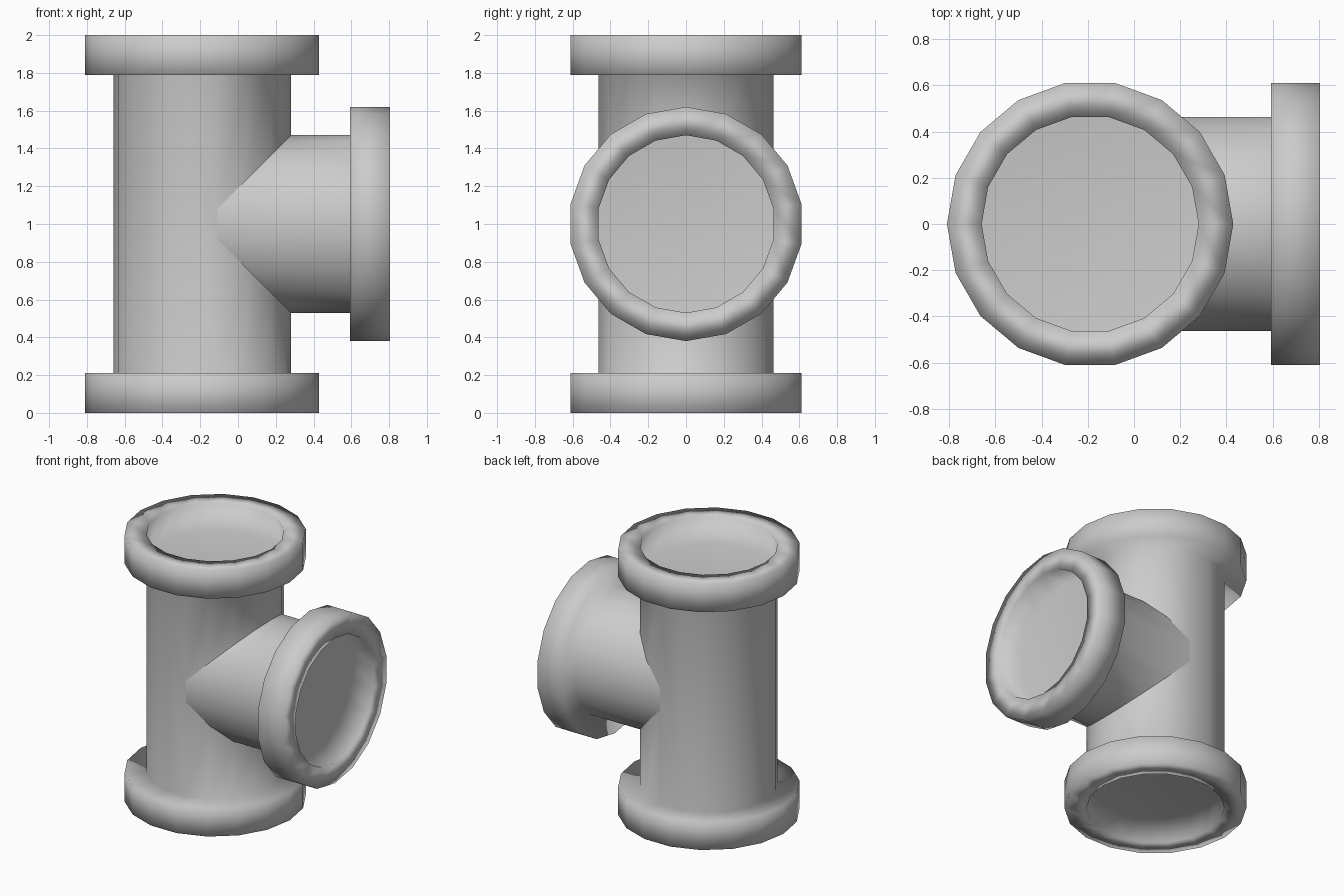
import bpy, bmesh, math
from mathutils import Matrix, Vector

if "Cube" in bpy.data.objects:
    bpy.data.objects.remove(bpy.data.objects["Cube"])

SIDES = 18
R_PIPE, R_COLLAR, COLLAR, RECESS = 0.47, 0.62, 0.212, 0.2
AXIS_X = -0.19


def lathe(name, profile, matrix, start=None, port=None):
    """Revolve (radius, height) points and close the ends with flat discs.
    start(angle) gives the height of an open first ring;
    port is the height at which a mitred opening is cut on the +x side."""
    bm = bmesh.new()
    rings = []
    for i, (r, h) in enumerate(profile):
        ring = []
        for k in range(SIDES):
            a = 2 * math.pi * k / SIDES
            z = start(a) if start and i == 0 else h
            ring.append(bm.verts.new((r * math.cos(a), r * math.sin(a), z)))
        rings.append(ring)
    for lo, hi in zip(rings, rings[1:]):
        for k in range(SIDES):
            n = (k + 1) % SIDES
            bm.faces.new((lo[k], lo[n], hi[n], hi[k]))
    bm.faces.new(rings[-1])
    if not start:
        bm.faces.new(rings[0][::-1])
    bmesh.ops.recalc_face_normals(bm, faces=bm.faces)
    # opening for the branch, bounded by two 45 degree planes
    if port is not None:
        for s in (1, -1):
            side = [f for f in bm.faces if f.normal.x > 0.1
                    and abs(f.calc_center_median().z - port) < 0.7
                    and f.calc_center_median().x > 0.05]
            geom = set(side)
            for f in side:
                geom.update(f.edges, f.verts)
            bmesh.ops.bisect_plane(bm, geom=list(geom), dist=1e-5,
                                   plane_co=Vector((0, 0, port)),
                                   plane_no=Vector((1, 0, s)))
        hole = []
        for f in bm.faces:
            c = f.calc_center_median()
            if f.normal.x > 0.1 and c.x > 0.09 and c.x > abs(c.z - port) + 1e-4:
                hole.append(f)
        bmesh.ops.delete(bm, geom=hole, context='FACES')
    for f in bm.faces:
        f.smooth = True
    bm.transform(matrix)
    mesh = bpy.data.meshes.new(name)
    bm.to_mesh(mesh)
    bm.free()
    obj = bpy.data.objects.new(name, mesh)
    bpy.context.collection.objects.link(obj)
    # soft edges that still leave the large faces looking flat
    obj.modifiers.new("soft_edges", 'WEIGHTED_NORMAL').mode = 'FACE_AREA'
    return obj


def collar_end(top):
    """Profile from the pipe wall out over the collar and into the recessed disc."""
    return [(R_PIPE, top - COLLAR), (R_COLLAR, top - COLLAR), (R_COLLAR, top),
            (R_PIPE, top), (R_PIPE, top - RECESS)]


# vertical run with a collar at each end
upper = collar_end(2.0)
lower = [(r, 2.0 - h) for r, h in reversed(upper)]
lathe("main_pipe", lower + upper, Matrix.Translation((AXIS_X, 0, 0)), port=1.0)

# side branch, its inner end mitred to meet the main pipe exactly
to_side = Matrix.Translation((AXIS_X, 0, 1.0)) @ Matrix.Rotation(math.pi / 2, 4, 'Y')
lathe("branch_pipe", [(R_PIPE, 0)] + collar_end(0.806 - AXIS_X), to_side,
      start=lambda a: R_PIPE * abs(math.cos(a)))
